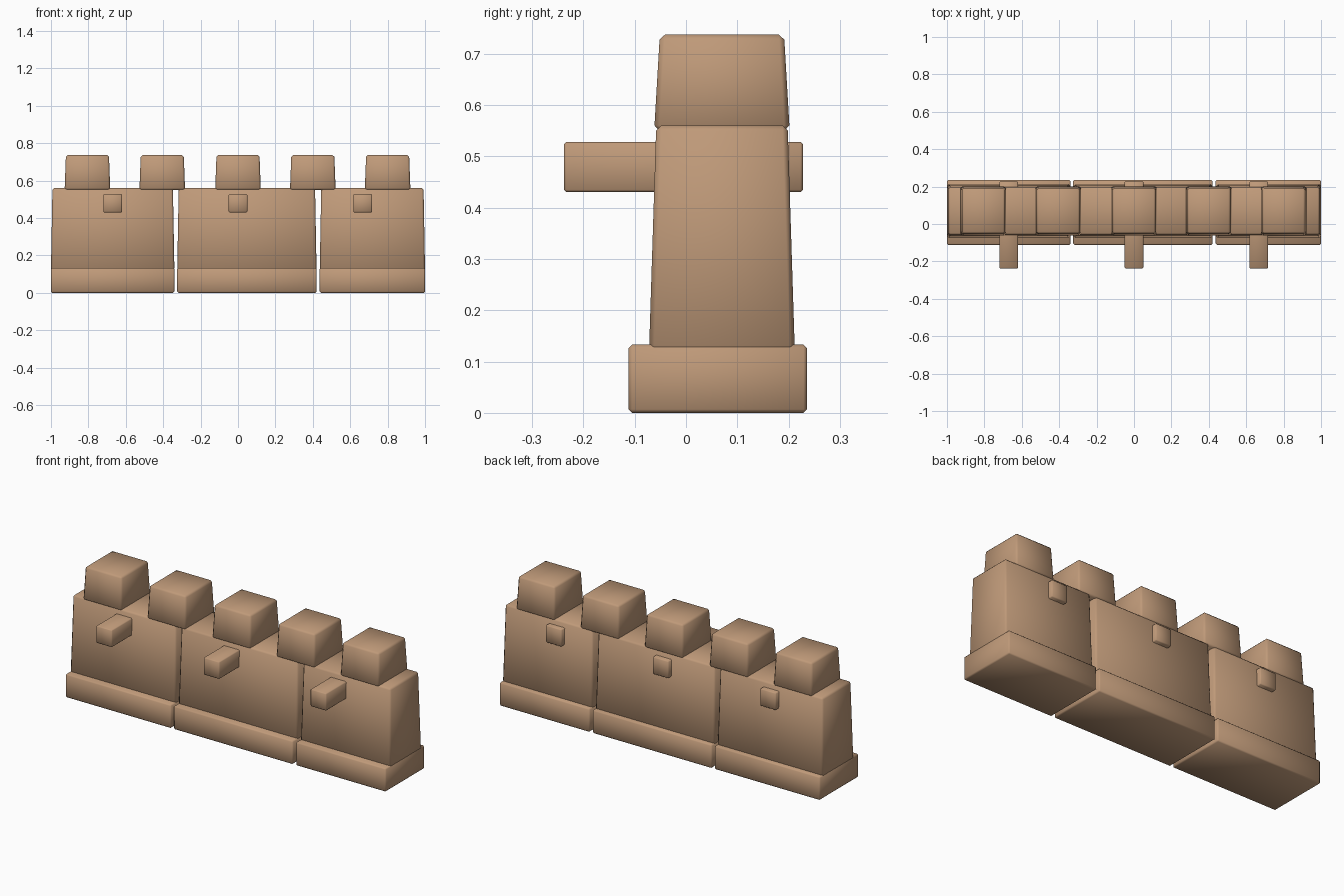
import bpy
import bmesh
import math

cube = bpy.data.objects.get("Cube")
if cube:
    bpy.data.objects.remove(cube, do_unlink=True)

stone = bpy.data.materials.new("tan_stone")
stone.use_nodes = True
colour = (0.52, 0.32, 0.19, 1)
stone.diffuse_color = colour
stone.node_tree.nodes["Principled BSDF"].inputs["Base Color"].default_value = colour


def block(name, x, y, z, taper_x=0.0, taper_y=0.0, bevel=0.01):
    """Bevelled box between (min, max) pairs, its top drawn in by the tapers."""
    bm = bmesh.new()
    bmesh.ops.create_cube(bm, size=1)
    for v in bm.verts:
        sx, sy, sz = (1 if c > 0 else -1 for c in v.co)
        v.co.x = x[sx > 0] - (sx * taper_x if sz > 0 else 0)
        v.co.y = y[sy > 0] - (sy * taper_y if sz > 0 else 0)
        v.co.z = z[sz > 0]
    bmesh.ops.bevel(bm, geom=bm.edges[:], offset=bevel, segments=1, affect='EDGES')
    mesh = bpy.data.meshes.new(name)
    bm.to_mesh(mesh)
    bm.free()
    mesh.materials.append(stone)
    obj = bpy.data.objects.new(name, mesh)
    bpy.context.collection.objects.link(obj)
    bpy.ops.object.select_all(action='DESELECT')
    obj.select_set(True)
    bpy.context.view_layer.objects.active = obj
    bpy.ops.object.shade_smooth_by_angle(angle=math.radians(60))
    return obj


# Three wall sections, each on a wider plinth
sections = {"right": (-1.0, -0.34), "middle": (-0.325, 0.42), "left": (0.437, 1.0)}
for side, (x0, x1) in sections.items():
    block(f"plinth_{side}", (x0, x1), (-0.112, 0.236), (0, 0.133), bevel=0.007)
    block(f"wall_{side}", (x0, x1), (-0.072, 0.212), (0.12, 0.56), 0.008, 0.014)

# Projecting beams that pass through the wall
for side, cx in (("right", -0.67), ("middle", 0), ("left", 0.667)):
    block(f"beam_{side}", (cx - 0.05, cx + 0.05), (-0.238, 0.228), (0.43, 0.528), bevel=0.005)

# Row of tapered merlons
for i in range(5):
    cx = 0.4 * (i - 2) - (0.005 if i < 2 else 0)
    block(f"merlon_{i + 1}", (cx - 0.122, cx + 0.122), (-0.062, 0.202),
          (0.55, 0.737), 0.007, 0.011)
